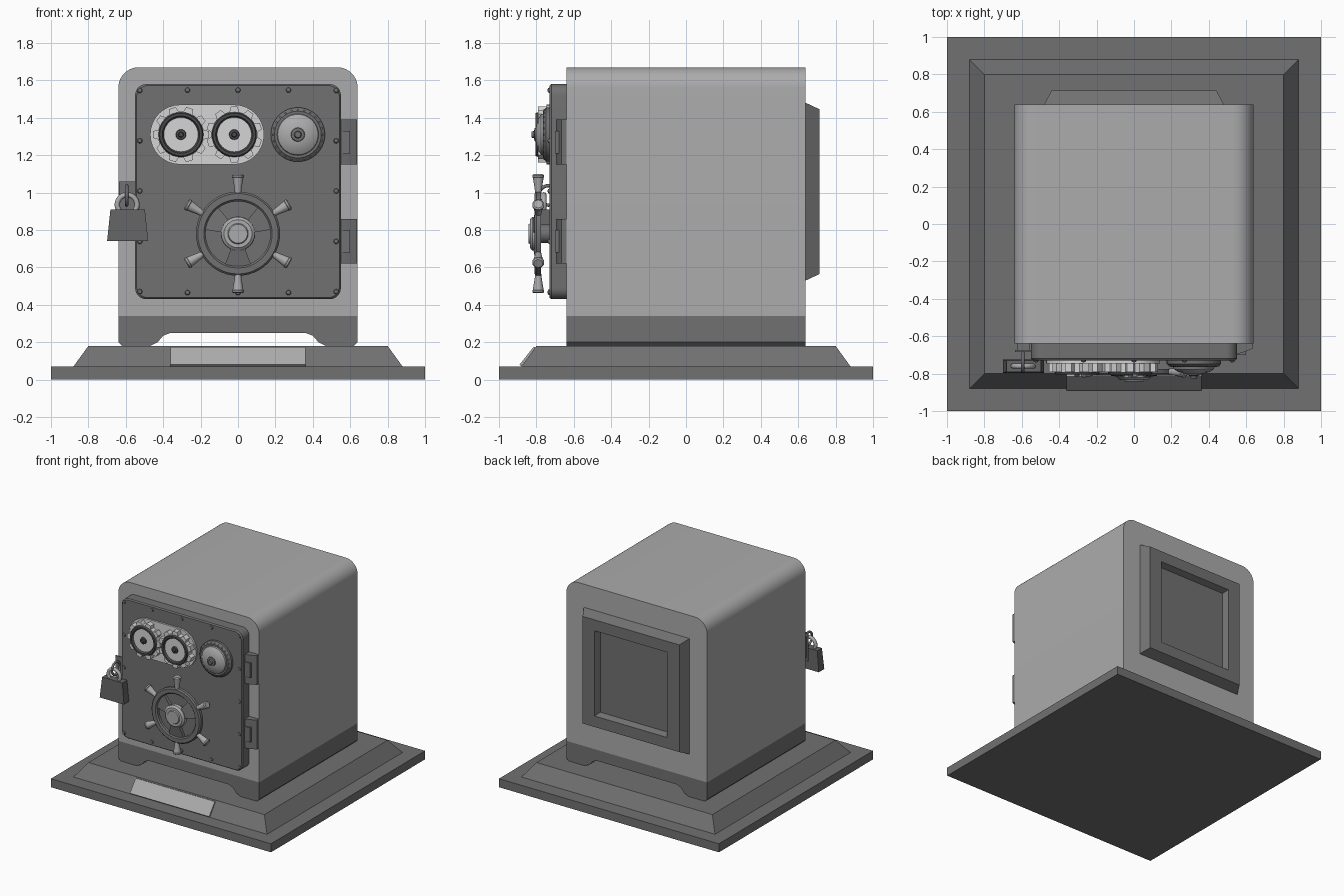
import bpy
import bmesh
from math import sin, cos, pi, radians
from mathutils import Matrix, Vector

cube = bpy.data.objects.get("Cube")
if cube:
    bpy.data.objects.remove(cube, do_unlink=True)


def material(name, v):
    m = bpy.data.materials.new(name)
    m.use_nodes = True
    m.diffuse_color = (v, v, v, 1)
    m.node_tree.nodes["Principled BSDF"].inputs["Base Color"].default_value = (v, v, v, 1)
    return m


STEEL = material("light steel", 0.41)
IRON = material("dark iron", 0.165)
PALE = material("pale metal", 0.66)
BLACK = material("black iron", 0.07)
LOCK = material("padlock iron", 0.13)


def loft(name, rings, mat, closed=False, matrix=None):
    """Skin a list of equal-length point rings; cap the ends unless closed."""
    bm = bmesh.new()
    vs = [[bm.verts.new(p) for p in ring] for ring in rings]
    n = len(rings[0])
    for a, b in zip(vs, vs[1:] + (vs[:1] if closed else [])):
        for i in range(n):
            j = (i + 1) % n
            bm.faces.new((a[i], a[j], b[j], b[i]))
    if not closed:
        bm.faces.new(vs[0])
        bm.faces.new(vs[-1])
    if matrix:
        bm.transform(matrix)
    bmesh.ops.recalc_face_normals(bm, faces=bm.faces)
    me = bpy.data.meshes.new(name)
    bm.to_mesh(me)
    bm.free()
    me.materials.append(mat)
    me.shade_smooth()
    me.set_sharp_from_angle(angle=radians(32))
    ob = bpy.data.objects.new(name, me)
    bpy.context.collection.objects.link(ob)
    return ob


def prism(name, pts, y0, y1, mat):
    """Extrude an (x, z) outline along y."""
    return loft(name, [[(x, y, z) for x, z in pts] for y in (y0, y1)], mat)


def box(name, x0, x1, y0, y1, z0, z1, mat):
    return prism(name, [(x0, z0), (x1, z0), (x1, z1), (x0, z1)], y0, y1, mat)


def lathe(name, profile, mat, matrix, seg=32, closed=False):
    """Revolve (radius, height) points about local z."""
    rings = [[(r * cos(2 * pi * i / seg), r * sin(2 * pi * i / seg), h)
              for i in range(seg)] for r, h in profile]
    return loft(name, rings, mat, closed, matrix)


def facing(x, y, z):
    """Matrix whose local z points out of the front."""
    return Matrix.Translation((x, y, z)) @ Matrix.Rotation(pi / 2, 4, 'X')


def arc(cx, cz, r, a0, a1, n=8):
    return [(cx + r * cos(radians(a0 + (a1 - a0) * i / n)),
             cz + r * sin(radians(a0 + (a1 - a0) * i / n))) for i in range(n + 1)]


def rounded(w, z0, z1, r):
    return (arc(w - r, z1 - r, r, 0, 90) + arc(r - w, z1 - r, r, 90, 180)
            + arc(r - w, z0 + r, r, 180, 270) + arc(w - r, z0 + r, r, 270, 360))


def square(w, z):
    return [(-w, -w, z), (w, -w, z), (w, w, z), (-w, w, z)]


# Plinth
loft("plinth_slab", [square(1, 0), square(1, 0.07)], IRON)
loft("plinth_slope", [square(0.88, 0.07), square(0.8, 0.18)], IRON)

# Blank plate lying on the front slope
plate = [(-0.89, 0.08), (-0.88, 0.071), (-0.805, 0.172), (-0.815, 0.175)]
loft("front_plate", [[(x, y, z) for y, z in plate] for x in (-0.36, 0.36)], STEEL)

# Cabinet and its arched foot
prism("cabinet", [(-0.64, 0.34), (0.64, 0.34)] + arc(0.53, 1.56, 0.11, 0, 90, 10)
      + arc(-0.53, 1.56, 0.11, 90, 180, 10), -0.64, 0.64, STEEL)
arch = [(0.62, 0.18), (0.47, 0.18), (0.43, 0.2), (0.4, 0.235), (0.36, 0.25)]
side = [(0.64, 0.34), (0.64, 0.2)] + arch
prism("cabinet_foot", side + [(-x, z) for x, z in reversed(side)], -0.64, 0.64, IRON)

# Door with an eased front edge
door = [[(x, y, z) for x, z in rounded(0.55 - d, 0.43 + d, 1.58 - d, 0.06)]
        for y, d in ((-0.64, 0), (-0.72, 0), (-0.73, 0.008))]
loft("door", door, IRON)

# Rivets round the door edge
spots = [(s * 0.525, 0.47 + 0.269 * i) for s in (-1, 1) for i in range(5)]
spots += [(x, z) for x in (-0.27, 0, 0.27) for z in (0.465, 1.548)]
for x, z in spots:
    lathe("rivet", [(0.014, 0), (0.011, 0.007), (0.003, 0.01)], IRON, facing(x, -0.73, z), 10)

# Hinges on the left side
for z in (0.62, 1.15):
    leaf = [(0.54, -0.64), (0.54, -0.695), (0.575, -0.69), (0.637, -0.665), (0.637, -0.64)]
    loft("hinge", [[(x, y, h) for x, y in leaf] for h in (z, z + 0.24)], IRON)
    box("hinge_strap", 0.545, 0.6, -0.7, -0.64, z + 0.06, z + 0.18, IRON)

# Stadium plate with two toothed dials
prism("dial_plate", arc(-0.02, 1.31, 0.16, -90, 90, 16) + arc(-0.31, 1.31, 0.16, 90, 270, 16),
      -0.73, -0.745, PALE)
for x, turn in ((-0.305, 0), (-0.02, 18)):
    teeth = []
    for k in range(10):
        for da, r in ((-12, 0.124), (-7, 0.15), (7, 0.15), (12, 0.124)):
            a = radians(36 * k + da + turn)
            teeth.append((x + r * cos(a), 1.31 + r * sin(a)))
    prism("dial_gear", teeth, -0.745, -0.79, PALE)
    at = facing(x, -0.79, 1.31)
    lathe("dial_ring", [(0.12, 0), (0.114, 0.015), (0.1, 0.015), (0.092, 0)], BLACK, at, closed=True)
    lathe("dial_hub", [(0.028, 0), (0.026, 0.01), (0.015, 0.012), (0.012, 0.025)], BLACK, at, 16)

# Combination knob
at = facing(0.32, -0.73, 1.31)
lathe("knob_collar", [(0.145, 0), (0.145, 0.018), (0.125, 0.034), (0.11, 0.034)], IRON, at, 40)
for k in range(24):
    a = 2 * pi * k / 24
    lathe("knob_mark", [(0.005, 0), (0.004, 0.006)], STEEL,
          facing(0.32 + 0.132 * cos(a), -0.757, 1.31 + 0.132 * sin(a)), 6)
lathe("knob_dome", [(0.112, 0.03), (0.108, 0.045), (0.085, 0.06), (0.05, 0.07), (0.03, 0.073)],
      STEEL, at)
lathe("knob_hub", [(0.038, 0.07), (0.035, 0.08), (0.02, 0.082), (0.016, 0.095)], IRON, at, 16)

# Hand wheel: rim, flared spokes, hub and six grips
WZ = 0.78
at = facing(0, -0.73, WZ)
lathe("wheel_rim", [(0.225, 0.045), (0.225, 0.07), (0.215, 0.08), (0.183, 0.08), (0.173, 0.07),
                    (0.173, 0.045)], IRON, at, 48, True)
lathe("wheel_shaft", [(0.05, 0), (0.05, 0.05), (0.09, 0.06), (0.09, 0.085)], IRON, at)
lathe("wheel_hub", [(0.092, 0.07), (0.09, 0.092), (0.075, 0.105), (0.055, 0.105),
                    (0.05, 0.113), (0.046, 0.113)], STEEL, at)
for k in range(3):
    turn = Matrix.Translation((0, 0, WZ)) @ Matrix.Rotation(radians(60 + 120 * k), 4, 'Y')
    spoke = [[(-w, y0, r), (w, y0, r), (w, y1, r), (-w, y1, r)]
             for w, r, y0, y1 in ((0.03, 0.06, -0.785, -0.82), (0.075, 0.18, -0.78, -0.8))]
    loft("wheel_spoke", spoke, IRON, matrix=turn)
for k in range(6):
    turn = Matrix.Translation((0, -0.79, WZ)) @ Matrix.Rotation(radians(60 * k), 4, 'Y')
    lathe("wheel_grip", [(0.017, 0.215), (0.019, 0.24), (0.029, 0.3), (0.032, 0.303),
                         (0.032, 0.312), (0.024, 0.318)], STEEL, turn, 16)

# Hasp, staple and padlock on the right side
box("hasp", -0.635, -0.54, -0.685, -0.675, 0.83, 1.06, IRON)
box("hasp_mount", -0.625, -0.56, -0.68, -0.64, 0.86, 1.03, IRON)


def ring(name, r, t, mat, loc, rot):
    bpy.ops.mesh.primitive_torus_add(major_radius=r, minor_radius=t, major_segments=28,
                                     minor_segments=10, location=loc, rotation=rot)
    ob = bpy.context.object
    ob.name = name
    ob.data.materials.append(mat)
    ob.data.shade_smooth()


ring("staple", 0.052, 0.009, IRON, (-0.595, -0.735, 0.985), (0, pi / 2, 0))
ring("shackle", 0.053, 0.014, STEEL, (-0.593, -0.76, 0.935), (pi / 2, 0, 0))
block = [[(-0.59 - w, -0.76 - d, z), (-0.59 + w, -0.76 - d, z),
          (-0.59 + w, -0.76 + d, z), (-0.59 - w, -0.76 + d, z)]
         for w, d, z in ((0.11, 0.036, 0.74), (0.092, 0.03, 0.91))]
loft("padlock", block, LOCK)

# Framed recessed panel on the back
frame = [[(-w, y, 1.005 - h), (w, y, 1.005 - h), (w, y, 1.005 + h), (-w, y, 1.005 + h)]
         for w, h, y in ((0.48, 0.475, 0.64), (0.44, 0.44, 0.715), (0.33, 0.35, 0.715),
                         (0.31, 0.33, 0.67))]
loft("back_panel", frame, IRON)
